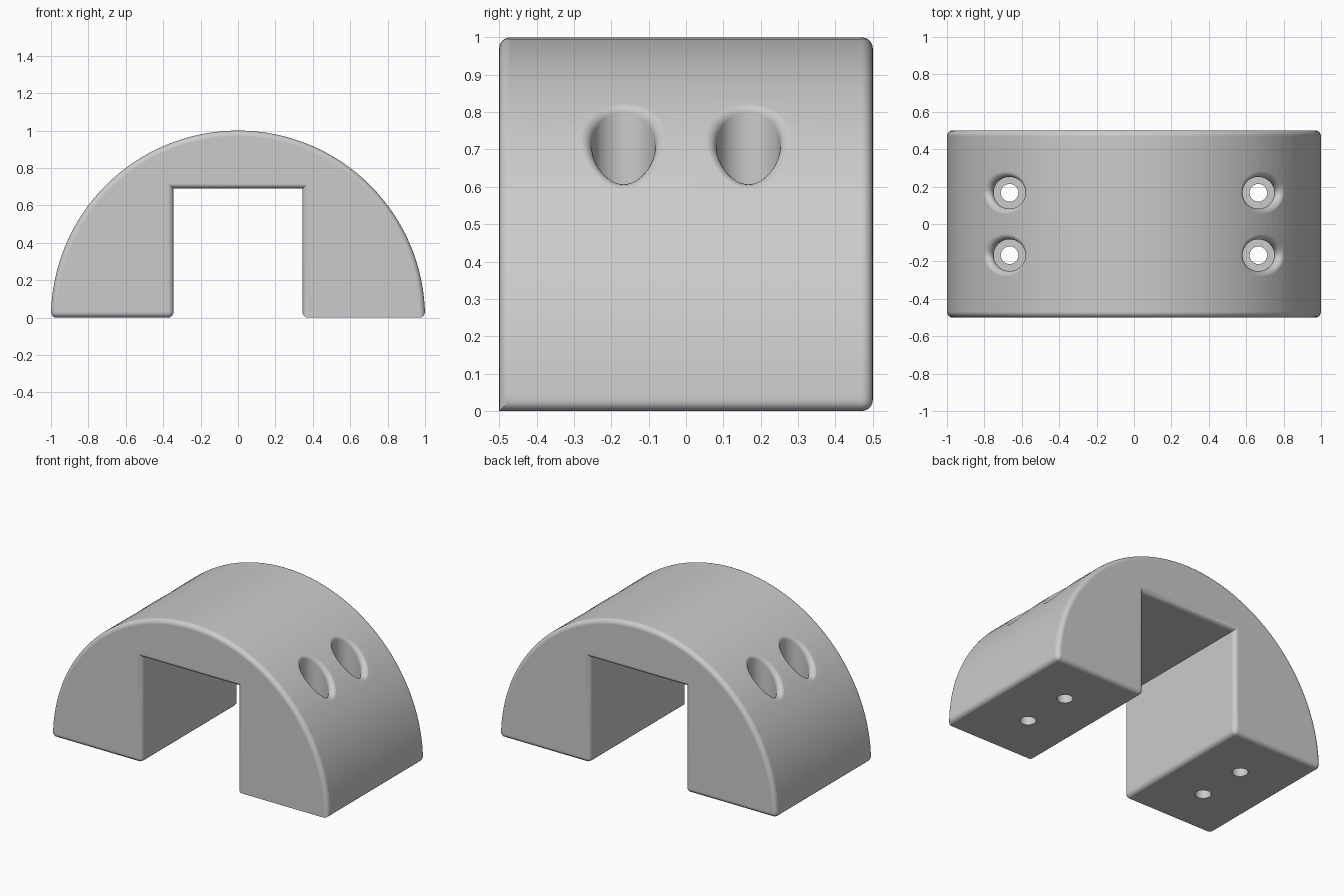
import bpy, bmesh
from math import sin, cos, pi, sqrt
from mathutils import Vector

cube = bpy.data.objects.get("Cube")
if cube:
    bpy.data.objects.remove(cube, do_unlink=True)

ROUND = 0.03            # edge rounding
HALF_SLOT, SLOT_TOP = 0.345, 0.69
HOLE_X, HOLE_Y = 0.665, 0.167
BORE, SHAFT, SEAT_Z = 0.085, 0.047, 0.27
ARC_STEPS, HOLE_STEPS, ROUND_STEPS = 64, 48, 8

grey = bpy.data.materials.new("grey")
grey.use_nodes = True
colour = (0.6, 0.6, 0.6, 1)
grey.diffuse_color = colour
grey.node_tree.nodes["Principled BSDF"].inputs["Base Color"].default_value = colour


def make_object(name, bm):
    bmesh.ops.recalc_face_normals(bm, faces=bm.faces)
    mesh = bpy.data.meshes.new(name)
    bm.to_mesh(mesh)
    bm.free()
    mesh.materials.append(grey)
    obj = bpy.data.objects.new(name, mesh)
    bpy.context.collection.objects.link(obj)
    return obj


# Half-round body with a square slot, extruded front to back
bm = bmesh.new()
profile = [(cos(pi * i / ARC_STEPS), sin(pi * i / ARC_STEPS)) for i in range(ARC_STEPS)]
profile += [(-1, 0), (-HALF_SLOT, 0), (-HALF_SLOT, SLOT_TOP),
            (HALF_SLOT, SLOT_TOP), (HALF_SLOT, 0)]
front = bm.faces.new([bm.verts.new((x, -0.5, z)) for x, z in profile])
ext = bmesh.ops.extrude_face_region(bm, geom=[front], use_keep_orig=True)
back = [g for g in ext["geom"] if isinstance(g, bmesh.types.BMVert)]
bmesh.ops.translate(bm, verts=back, vec=(0, 1, 0))
bmesh.ops.recalc_face_normals(bm, faces=bm.faces)


# Round the outlines and the foot edges; one front foot edge stays sharp
def is_rounded(edge):
    a, b = (v.co for v in edge.verts)
    on_floor = max(a.z, b.z) < 0.001
    across = abs(a.y - b.y) > 0.5
    if across:
        return on_floor
    return not (on_floor and a.y < 0 and a.x > 0)


bmesh.ops.bevel(bm, geom=[e for e in bm.edges if is_rounded(e)], offset=ROUND,
                offset_type='OFFSET', segments=5, profile=0.5, affect='EDGES',
                clamp_overlap=False)
body = make_object("arch_body", bm)


# Counterbored screw hole whose rim flares with a rolling-ball rounding
def add_hole(bm, hx, hy):
    columns = []
    for i in range(HOLE_STEPS):
        t = 2 * pi * i / HOLE_STEPS
        out = Vector((cos(t), sin(t), 0))
        axis = Vector((hx, hy, 0))
        pts = [axis + out * SHAFT + Vector((0, 0, -0.1)),
               axis + out * SHAFT + Vector((0, 0, SEAT_Z)),
               axis + out * BORE + Vector((0, 0, SEAT_Z))]
        c = axis + out * (BORE + ROUND)
        c.z = sqrt((1 - ROUND) ** 2 - c.x ** 2)
        normal = Vector((c.x, 0, c.z)).normalized()
        for k in range(ROUND_STEPS + 1):
            pts.append(c + (-out).slerp(normal, k / ROUND_STEPS) * ROUND)
        pts.append(pts[-1] + normal * 0.03)
        pts.append(Vector((pts[-1].x, pts[-1].y, 1.3)))
        columns.append([bm.verts.new(p) for p in pts])
    for i, col in enumerate(columns):
        nxt = columns[(i + 1) % HOLE_STEPS]
        for k in range(len(col) - 1):
            bm.faces.new((col[k], nxt[k], nxt[k + 1], col[k + 1]))
    bm.faces.new([col[0] for col in reversed(columns)])
    bm.faces.new([col[-1] for col in columns])


bm = bmesh.new()
for sx in (-1, 1):
    for sy in (-1, 1):
        add_hole(bm, sx * HOLE_X, sy * HOLE_Y)
cutter = make_object("hole_cutter", bm)
cutter.hide_render = True

# Cut the holes and shade
bpy.ops.object.select_all(action='DESELECT')
body.select_set(True)
bpy.context.view_layer.objects.active = body
cut = body.modifiers.new("holes", 'BOOLEAN')
cut.operation = 'DIFFERENCE'
cut.solver = 'EXACT'
cut.object = cutter
bpy.ops.object.modifier_apply(modifier=cut.name)
bpy.data.objects.remove(cutter, do_unlink=True)
bpy.ops.object.shade_smooth_by_angle(angle=0.6)
soft = body.modifiers.new("even_shading", 'WEIGHTED_NORMAL')
soft.keep_sharp = True
